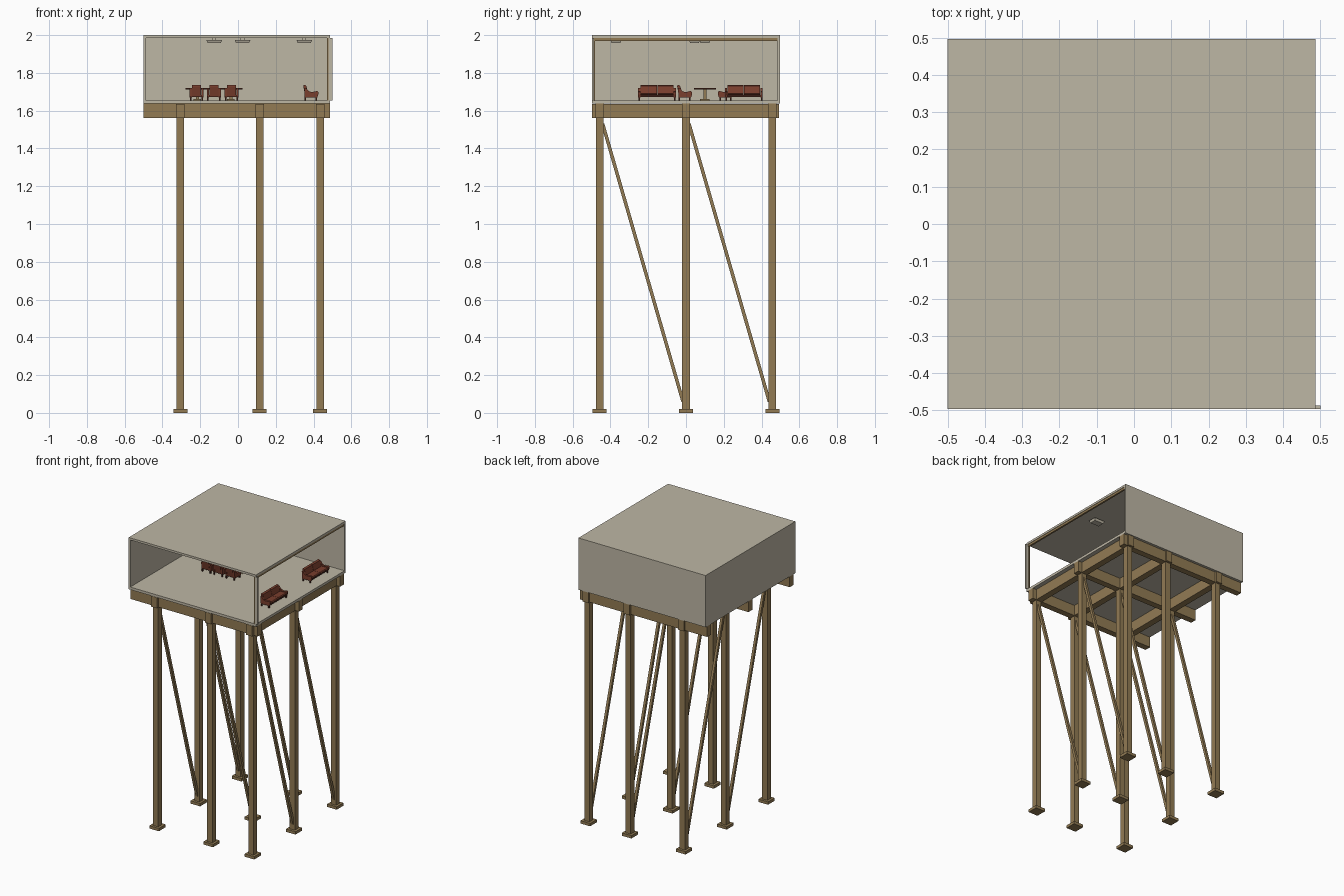
import bpy, bmesh, math
from mathutils import Matrix, Vector

if "Cube" in bpy.data.objects:
    bpy.data.objects.remove(bpy.data.objects["Cube"])


def material(name, srgb):
    m = bpy.data.materials.new(name)
    lin = [((c / 255 + 0.055) / 1.055) ** 2.4 for c in srgb]
    m.diffuse_color = (*lin, 1)
    m.use_nodes = True
    m.node_tree.nodes["Principled BSDF"].inputs["Base Color"].default_value = m.diffuse_color
    return m


PLASTER = material("plaster", (190, 183, 165))
WOOD = material("wood", (146, 123, 84))
LEATHER = material("red_leather", (122, 62, 45))
DARK = material("dark_wood", (72, 38, 28))


def add_box(bm, lo, hi, mat=0):
    """Axis-aligned box from corner lo to corner hi."""
    c = [(a + b) / 2 for a, b in zip(lo, hi)]
    s = [b - a for a, b in zip(lo, hi)]
    r = bmesh.ops.create_cube(bm, size=1, matrix=Matrix.Translation(c) @ Matrix.Diagonal((*s, 1)))
    for f in {f for v in r["verts"] for f in v.link_faces}:
        f.material_index = mat
    return r["verts"]


def add_prism(bm, profile, y0, y1, mat=0):
    """Extrude an xz profile along y."""
    f = bm.faces.new([bm.verts.new((x, y0, z)) for x, z in profile])
    f.material_index = mat
    r = bmesh.ops.extrude_face_region(bm, geom=[f])
    bmesh.ops.translate(bm, vec=(0, y1 - y0, 0),
                        verts=[v for v in r["geom"] if isinstance(v, bmesh.types.BMVert)])


def finish(bm, name, *mats):
    bmesh.ops.recalc_face_normals(bm, faces=bm.faces)
    me = bpy.data.meshes.new(name)
    bm.to_mesh(me)
    bm.free()
    for m in mats:
        me.materials.append(m)
    ob = bpy.data.objects.new(name, me)
    bpy.context.collection.objects.link(ob)
    return ob


def box(name, lo, hi, mat):
    bm = bmesh.new()
    add_box(bm, lo, hi)
    return finish(bm, name, mat)


# Room shell, open at the front and right
X0, X1, Y0, Y1 = -0.5, 0.487, -0.497, 0.497
FLOOR, CEIL = 1.655, 1.985
box("floor_slab", (X0, Y0, 1.637), (X1, Y1, FLOOR), PLASTER)
box("roof_slab", (X0, Y0, CEIL), (X1, Y1, 2.0), PLASTER)
box("left_wall", (X0, Y0, FLOOR), (X0 + 0.012, Y1, CEIL), PLASTER)
box("back_wall", (X0 + 0.012, Y1 - 0.012, FLOOR), (X1, Y1, CEIL), PLASTER)
box("corner_post", (0.478, Y0, FLOOR), (0.5, Y0 + 0.01, CEIL), PLASTER)
box("corner_trim", (0.470, Y0 + 0.001, FLOOR), (0.478, Y0 + 0.014, CEIL), WOOD)
box("opening_header", (0.472, Y0 + 0.01, 1.97), (X1 - 0.003, Y1 - 0.012, CEIL), WOOD)

# Timber beam grid
COLS_X = (-0.305, 0.115, 0.435)
COLS_Y = (-0.457, 0, 0.457)
for i, y in enumerate(COLS_Y):
    box(f"cross_beam_{i}", (X0, y - 0.022, 1.562), (X1, y + 0.022, 1.637), WOOD)
for i, x in enumerate(COLS_X):
    box(f"long_beam_{i}", (x - 0.023, Y0, 1.561), (x + 0.023, Y1 - 0.004, 1.636), WOOD)

# Columns, footings and diagonal braces
for i, x in enumerate(COLS_X):
    for j, y in enumerate(COLS_Y):
        box(f"column_{i}{j}", (x - 0.02, y - 0.02, 0.018), (x + 0.02, y + 0.02, 1.562), WOOD)
        box(f"footing_{i}{j}", (x - 0.037, y - 0.037, 0), (x + 0.037, y + 0.037, 0.02), WOOD)
        if j < 2:
            a = Vector((x, y + 0.016, 1.53))
            b = Vector((x, COLS_Y[j + 1] - 0.016, 0.06))
            ob = box(f"brace_{i}{j}", (-0.009, -0.009, 0), (0.009, 0.009, (b - a).length), WOOD)
            tilt = math.atan2((b - a).y, -(b - a).z)
            ob.matrix_world = Matrix.Translation(a) @ Matrix.Rotation(math.pi + tilt, 4, "X")


# Padded seats: facing +x in local space, floor at z = 0
def seat(name, x, y, width, angle, cushions):
    bm = bmesh.new()
    w = width / 2
    arm = 0.012
    for sx in (-0.029, 0.027):
        for sy in (-w + 0.006, w - 0.006):
            add_box(bm, (sx - 0.004, sy - 0.004, 0), (sx + 0.004, sy + 0.004, 0.022), 1)
    add_box(bm, (-0.03, -w + 0.004, 0.017), (0.034, w - 0.004, 0.028), 1)
    side = [(-0.032, 0.016), (0.034, 0.016), (0.039, 0.03), (0.039, 0.044), (0.032, 0.049),
            (0.005, 0.043), (-0.012, 0.048), (-0.026, 0.066), (-0.036, 0.066)]
    add_prism(bm, side, -w, -w + arm)
    add_prism(bm, side, w - arm, w)
    back = [(-0.03, 0.02), (-0.012, 0.03), (-0.024, 0.076), (-0.03, 0.08),
            (-0.038, 0.08), (-0.04, 0.074)]
    step = (width - 2 * arm) / cushions
    for k in range(cushions):
        c0 = -w + arm + k * step + 0.001
        c1 = c0 + step - 0.002
        add_prism(bm, back, c0, c1)
        add_prism(bm, [(-0.016, 0.028), (0.034, 0.028), (0.038, 0.033),
                       (0.034, 0.039), (-0.016, 0.037)], c0, c1)
    ob = finish(bm, name, LEATHER, DARK)
    ob.location = (x, y, FLOOR)
    ob.rotation_euler.z = angle


for i, y in enumerate((-0.153, 0.306)):
    seat(f"sofa_{i}", 0.386, y, 0.2, 0, 2)
for i, x in enumerate((-0.219, -0.128, -0.034)):
    seat(f"front_chair_{i}", x, -0.007, 0.074, math.pi / 2, 1)
    seat(f"back_chair_{i}", x, 0.208, 0.074, -math.pi / 2, 1)

# Dining table with pedestals
box("table_top", (-0.277, 0.043, 1.712), (0.024, 0.158, 1.72), DARK)
for i, x in enumerate((-0.215, -0.038)):
    box(f"table_pedestal_{i}", (x - 0.008, 0.092, 1.66), (x + 0.008, 0.108, 1.712), WOOD)
    box(f"table_foot_{i}", (x - 0.02, 0.075, FLOOR), (x + 0.02, 0.125, 1.661), WOOD)

# Ceiling lamps with tapered undersides
for i, (x, y) in enumerate(((-0.126, 0.1), (0.024, -0.371), (0.351, 0.045))):
    bm = bmesh.new()
    for v in add_box(bm, (-0.041, -0.029, 1.957), (0.041, 0.029, 1.973)):
        if v.co.z < 1.96:
            v.co.x *= 0.84
            v.co.y *= 0.8
    add_box(bm, (-0.01, -0.01, 1.973), (0.01, 0.01, CEIL))
    finish(bm, f"ceiling_lamp_{i}", PLASTER).location = (x, y, 0)
